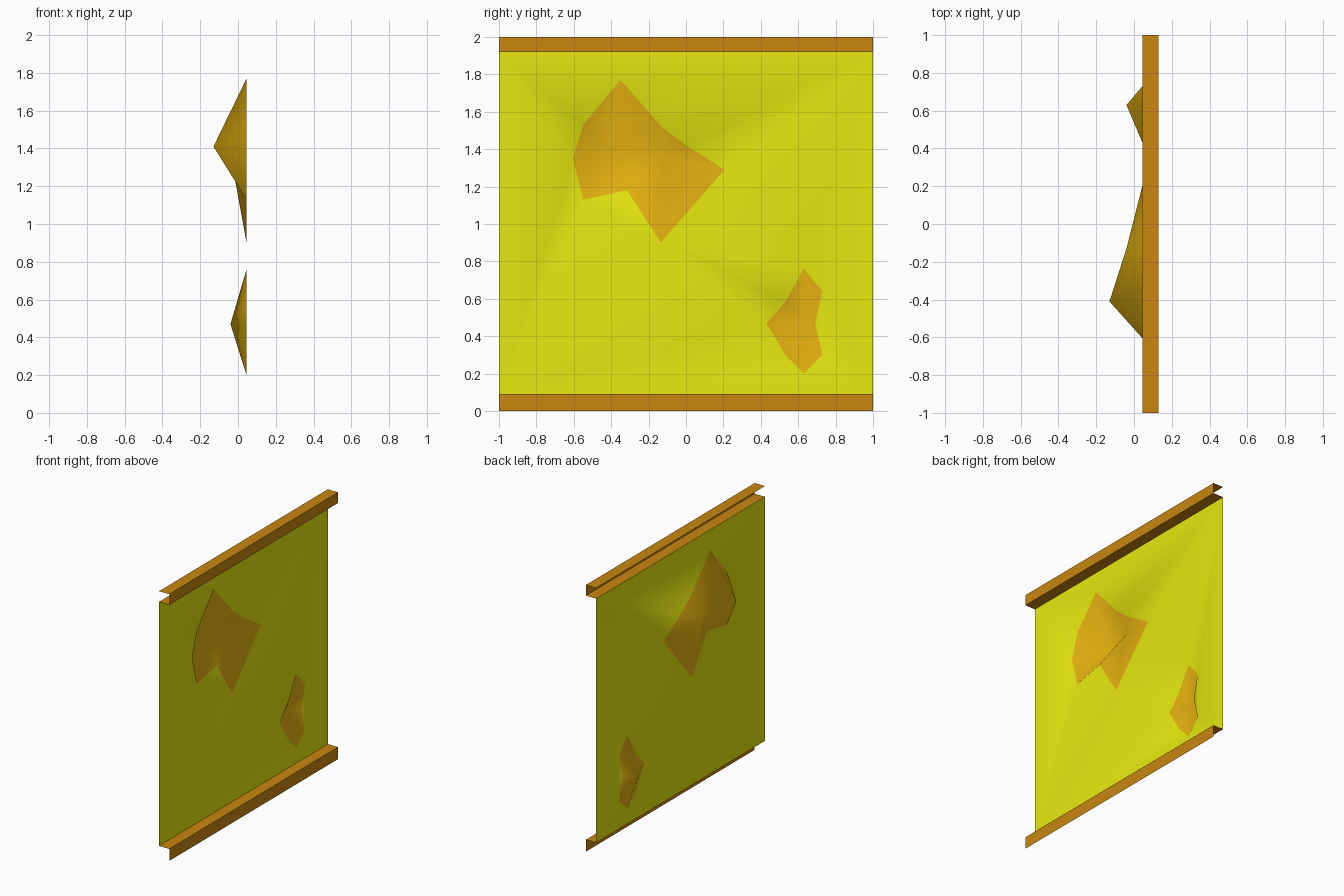
import bpy, bmesh

if "Cube" in bpy.data.objects:
    bpy.data.objects.remove(bpy.data.objects["Cube"])

X_WALL, X_OUT = 0.045, 0.13     # sheet plane and protruding trim plane
Z_LOW, Z_HIGH = 0.09, 1.92      # sheet bottom and top


def material(name, rgb):
    m = bpy.data.materials.new(name)
    m.diffuse_color = (*rgb, 1)
    m.use_nodes = True
    m.node_tree.nodes["Principled BSDF"].inputs["Base Color"].default_value = m.diffuse_color
    return m


def add_object(name, bm, mats):
    me = bpy.data.meshes.new(name)
    bm.to_mesh(me)
    bm.free()
    for m in mats:
        me.materials.append(m)
    ob = bpy.data.objects.new(name, me)
    bpy.context.collection.objects.link(ob)
    return ob


yellow = material("yellow_paint", (0.80, 0.81, 0.005))
scuffed = material("scraped_paint", (0.80, 0.45, 0.005))
rust = material("rust_trim", (0.58, 0.24, 0.005))


# Folded sheet trims: an (x, z) profile swept along y
def trim(name, profile):
    bm = bmesh.new()
    rows = [[bm.verts.new((x, y, z)) for y in (-1, 1)] for x, z in profile]
    for a, b in zip(rows, rows[1:]):
        bm.faces.new((a[0], b[0], b[1], a[1]))
    add_object(name, bm, [rust])


trim("top_trim", [(X_WALL, Z_HIGH), (X_OUT, Z_HIGH), (X_OUT, 2), (X_WALL, 2)])
trim("bottom_trim", [(X_OUT, 0), (X_OUT, Z_LOW), (X_WALL, Z_LOW)])

# Wall sheet with two dents pushed towards -x
bm = bmesh.new()


def loop(points):
    vs = [bm.verts.new((X_WALL, y, z)) for y, z in points]
    es = [bm.edges.new((vs[i - 1], vs[i])) for i in range(len(vs))]
    return vs, es


border, border_edges = loop([(-1, Z_LOW), (1, Z_LOW), (1, Z_HIGH), (-1, Z_HIGH)])
big, big_edges = loop([(-0.35, 1.77), (-0.13, 1.52), (0.0, 1.42), (0.205, 1.29),
                       (-0.135, 0.90), (-0.315, 1.18), (-0.55, 1.13),
                       (-0.605, 1.35), (-0.55, 1.53)])
small, small_edges = loop([(0.63, 0.76), (0.73, 0.64), (0.69, 0.47), (0.73, 0.30),
                           (0.63, 0.20), (0.53, 0.30), (0.43, 0.47), (0.53, 0.58)])
bmesh.ops.triangle_fill(bm, use_beauty=True, normal=(1, 0, 0),
                        edges=border_edges + big_edges + small_edges)


def fan(centre, ring):
    for a, b in zip(ring, ring[1:]):
        bm.faces.new((centre, a, b)).material_index = 1


# Large dent has a deep point and a shallow point, small dent a single one
deep = bm.verts.new((-0.13, -0.41, 1.41))
shallow = bm.verts.new((-0.04, -0.13, 1.37))
fan(deep, big[5:] + big[:2])
fan(shallow, big[1:6])
fan(shallow, [big[5], deep, big[1]])
fan(bm.verts.new((-0.04, 0.63, 0.47)), small + small[:1])

# All faces look towards +x, shaded smoothly across the dents
bm.normal_update()
for f in bm.faces:
    if f.normal.x < 0:
        f.normal_flip()
    f.smooth = True
add_object("dented_wall_sheet", bm, [yellow, scuffed])
